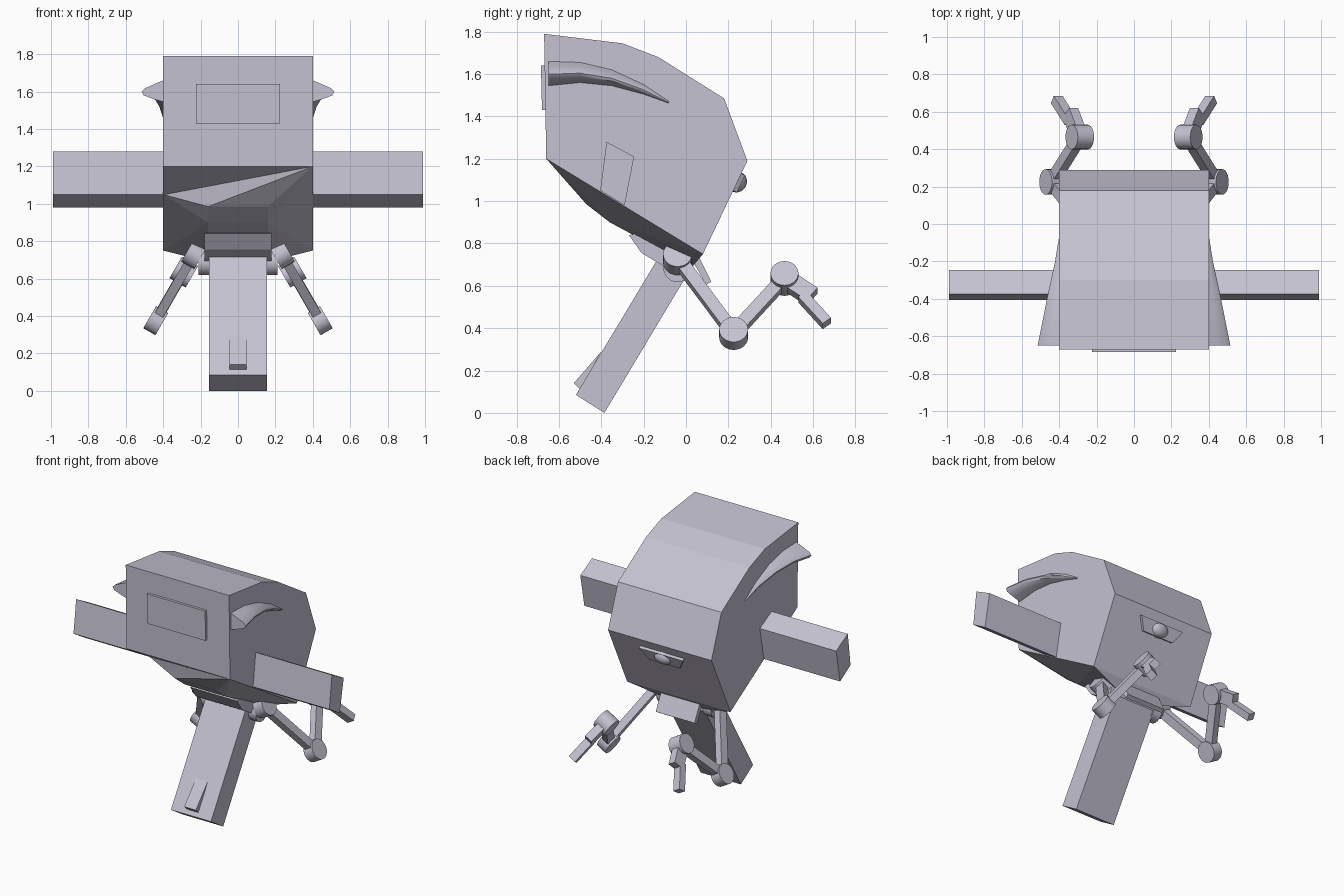
import bpy, bmesh, math
from mathutils import Vector, Matrix

cube = bpy.data.objects.get("Cube")
if cube:
    bpy.data.objects.remove(cube, do_unlink=True)

mat = bpy.data.materials.new("pale_lavender_grey")
mat.use_nodes = True
COLOUR = (0.56, 0.54, 0.64, 1)
mat.diffuse_color = COLOUR
mat.node_tree.nodes["Principled BSDF"].inputs["Base Color"].default_value = COLOUR


def finish(name, bm, smooth=False):
    bmesh.ops.recalc_face_normals(bm, faces=bm.faces)
    mesh = bpy.data.meshes.new(name)
    bm.to_mesh(mesh)
    bm.free()
    mesh.materials.append(mat)
    ob = bpy.data.objects.new(name, mesh)
    bpy.context.collection.objects.link(ob)
    if smooth:
        bpy.ops.object.select_all(action='DESELECT')
        ob.select_set(True)
        bpy.context.view_layer.objects.active = ob
        bpy.ops.object.shade_smooth_by_angle(angle=math.radians(40))
    return ob


def hull(name, points):
    """Convex solid around a few corner points."""
    bm = bmesh.new()
    for p in points:
        bm.verts.new(p)
    res = bmesh.ops.convex_hull(bm, input=bm.verts)
    loose = {v for v in res["geom_interior"] if isinstance(v, bmesh.types.BMVert)}
    bmesh.ops.delete(bm, geom=list(loose), context='VERTS')
    bmesh.ops.dissolve_limit(bm, angle_limit=0.01, verts=bm.verts, edges=bm.edges)
    return finish(name, bm)


def prism(name, profile, x0, x1):
    """Side profile of (y, z) points stretched from x0 to x1."""
    return hull(name, [(x, y, z) for x in (x0, x1) for y, z in profile])


def disc(name, centre, axis, radius, depth):
    bm = bmesh.new()
    turn = Vector((0, 0, 1)).rotation_difference(axis).to_matrix().to_4x4()
    bmesh.ops.create_cone(bm, cap_ends=True, segments=24, radius1=radius, radius2=radius,
                          depth=depth, matrix=Matrix.Translation(centre) @ turn)
    return finish(name, bm, True)


def beam(name, a, b, axis, width, depth):
    """Square bar from a to b, with its depth along the given axis."""
    across = (b - a).cross(axis).normalized() * width / 2
    half = axis * depth / 2
    return hull(name, [p + i * across + j * half for p in (a, b) for i in (-1, 1) for j in (-1, 1)])


# Main body and its faceted underside
prism("body", [(-.67, 1.79), (-.30, 1.745), (-.13, 1.68), (.18, 1.485), (.29, 1.19),
               (.08, .75), (-.66, 1.20)], -.4, .4)
under = [(-.4, -.41, 1.05), (.4, -.66, 1.2)]
for s in (-1, 1):
    under += [(s * .16, -.47, .985), (s * .16, -.36, .9), (s * .16, .03, .69), (s * .4, .08, .75)]
hull("underside", under)

# Front panel
prism("front_panel", [(-.685, 1.64), (-.68, 1.43), (-.64, 1.43), (-.64, 1.64)], -.225, .225)

# Single leg, its socket, rear flap and toe wedge
prism("leg", [(-.52, .085), (-.385, 0), (.01, .66), (-.06, .85)], -.155, .155)
prism("leg_socket", [(-.27, .84), (-.21, .755), (-.05, .66), (0, .75), (-.1, .87)], -.18, .18)
prism("rear_flap", [(.03, .72), (.06, .74), (.12, .62), (.095, .605)], -.15, .15)
prism("toe_wedge", [(-.53, .14), (-.5, .11), (-.4, .29)], -.045, .045)

# Rear lens on the sloping back face
up = Vector((0, .21, .44)).normalized()
out = Vector((0, up.z, -up.y))
lens = Vector((0, .242, 1.09))
hull("lens_plate", [lens + Vector((s * w, 0, 0)) + up * h + out * d
                    for s in (-1, 1) for w, h in ((.17, .045), (.12, -.045)) for d in (-.02, .02)])
bm = bmesh.new()
frame = Matrix((Vector((1, 0, 0)), up, out)).transposed().to_4x4()
bmesh.ops.create_uvsphere(bm, u_segments=20, v_segments=10, radius=1,
                          matrix=Matrix.Translation(lens) @ frame @ Matrix.Diagonal((.07, .05, .045, 1)))
finish("lens_dome", bm, True)

# Horn stations: y, top z, bottom z, reach out from the body
HORN = [(-.65, 1.66, 1.545, .115), (-.5, 1.655, 1.56, .085), (-.35, 1.62, 1.545, .055),
        (-.2, 1.55, 1.505, .022), (-.08, 1.47, 1.462, .003)]
# Horn section: outward share, share of the height
SECTION = [(0, 1), (.4, .83), (.85, .63), (1, .47), (.9, .3), (.45, .13), (0, 0)]


def horn(name, s):
    bm = bmesh.new()
    rings = [[bm.verts.new((s * (.4 + reach * u), y, low + (top - low) * v)) for u, v in SECTION]
             for y, top, low, reach in HORN]
    for a, b in zip(rings, rings[1:]):
        for i in range(len(SECTION)):
            j = (i + 1) % len(SECTION)
            bm.faces.new((a[i], a[j], b[j], b[i]))
    bm.faces.new(rings[0])
    bm.faces.new(rings[-1])
    finish(name, bm, True)


for s, side in ((1, "left"), (-1, "right")):
    horn(side + "_horn", s)

    # Straight side wing
    prism(side + "_wing", [(-.375, 1.28), (-.405, 1.05), (-.29, .98), (-.245, 1.21)], s * .39, s * .99)

    # Jointed arm lying in a plane that leans outward
    tilt = math.radians(30)
    axis = Vector((s * math.cos(tilt), 0, math.sin(tilt)))
    down = Vector((s * math.sin(tilt), 0, -math.cos(tilt)))

    def at(u, y):
        return Vector((s * .235, y, .73)) + down * u

    shoulder, elbow, wrist = at(0, -.04), at(.41, .225), at(.11, .465)
    disc(side + "_shoulder_hub", Vector((s * .18, -.04, .685)), Vector((1, 0, 0)), .067, .065)
    disc(side + "_shoulder", shoulder, axis, .068, .08)
    disc(side + "_elbow", elbow, axis, .068, .075)
    disc(side + "_wrist", wrist, axis, .066, .1)
    beam(side + "_upper_arm", shoulder, elbow, axis, .06, .05)
    beam(side + "_forearm", elbow, wrist, axis, .06, .05)
    beam(side + "_palm", wrist, at(.21, .595), axis, .085, .055)
    beam(side + "_finger", at(.21, .55), at(.355, .665), axis, .05, .055)
